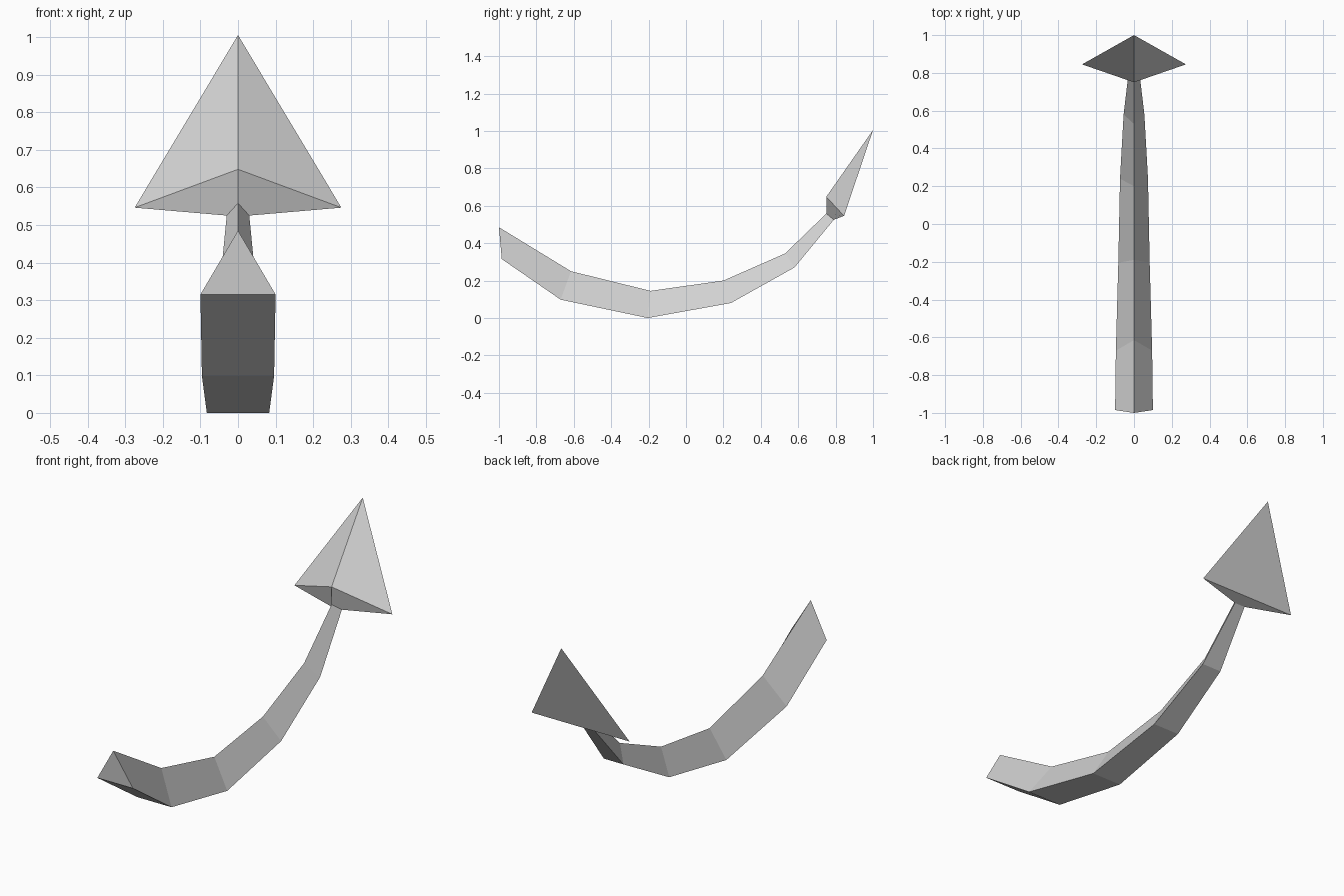
import bpy
import bmesh

cube = bpy.data.objects.get("Cube")
if cube:
    bpy.data.objects.remove(cube, do_unlink=True)

grey = bpy.data.materials.new("light_grey")
grey.use_nodes = True
colour = (0.64, 0.64, 0.64, 1.0)
grey.diffuse_color = colour
grey.node_tree.nodes["Principled BSDF"].inputs["Base Color"].default_value = colour


def finish(name, bm):
    """Turn a bmesh into a flat-shaded object."""
    bmesh.ops.recalc_face_normals(bm, faces=bm.faces)
    mesh = bpy.data.meshes.new(name)
    bm.to_mesh(mesh)
    bm.free()
    mesh.materials.append(grey)
    obj = bpy.data.objects.new(name, mesh)
    bpy.context.collection.objects.link(obj)
    return obj


def triangle_ring(bm, half_width, top, bottom):
    """Triangular section: ridge on the centre line, two lower corners."""
    return [bm.verts.new((0, *top)),
            bm.verts.new((half_width, *bottom)),
            bm.verts.new((-half_width, *bottom))]


# Tail sections: half width, ridge (y, z), lower corners (y, z)
sections = [
    (0.100, (-1.000, 0.485), (-0.985, 0.315)),
    (0.096, (-0.615, 0.250), (-0.670, 0.098)),
    (0.083, (-0.190, 0.145), (-0.205, 0.000)),
    (0.074, (0.200, 0.200), (0.240, 0.080)),
    (0.055, (0.530, 0.345), (0.580, 0.270)),
    (0.030, (0.750, 0.558), (0.790, 0.525)),
]

# Curved tail, closed at its thick end
bm = bmesh.new()
rings = [triangle_ring(bm, *s) for s in sections]
for a, b in zip(rings, rings[1:]):
    for i in range(3):
        j = (i + 1) % 3
        bm.faces.new((a[i], a[j], b[j], b[i]))
bm.faces.new(rings[0])
finish("tail", bm)

# Arrow-shaped barb: neck ring flares to a wide ring, then closes to the tip
bm = bmesh.new()
neck = triangle_ring(bm, *sections[-1])
flare = triangle_ring(bm, 0.275, (0.750, 0.648), (0.845, 0.546))
tip = bm.verts.new((0, 1.0, 1.005))
for i in range(3):
    j = (i + 1) % 3
    bm.faces.new((neck[i], neck[j], flare[j], flare[i]))
    bm.faces.new((flare[i], flare[j], tip))
finish("tail_barb", bm)
